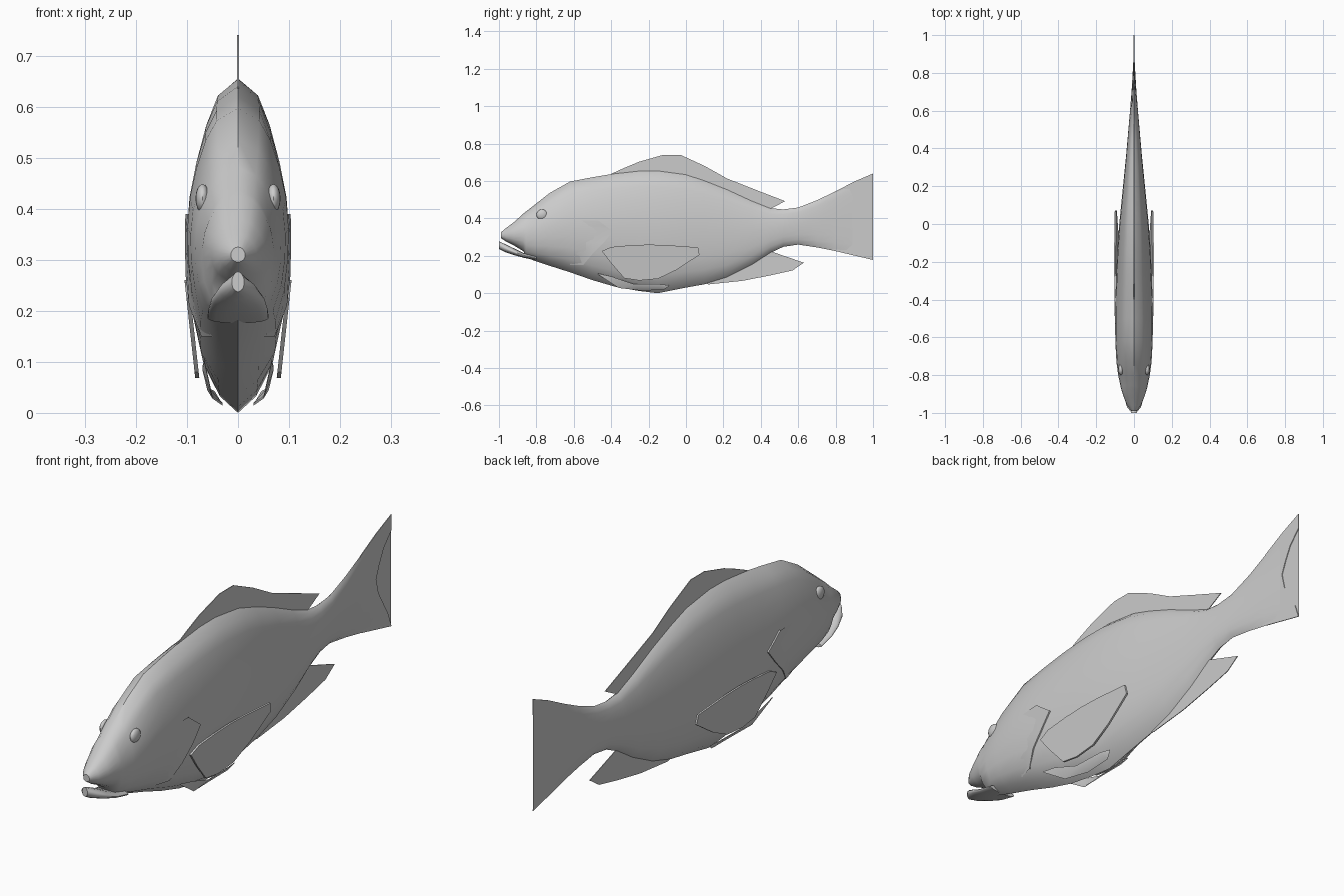
import bpy, bmesh, math
from mathutils import Vector

cube = bpy.data.objects.get("Cube")
if cube:
    bpy.data.objects.remove(cube)

grey = bpy.data.materials.new("pale grey")
grey.use_nodes = True
grey.diffuse_color = (0.6, 0.6, 0.6, 1)
grey.node_tree.nodes["Principled BSDF"].inputs["Base Color"].default_value = (0.6, 0.6, 0.6, 1)


def finish(name, bm, mirror=False, angle=40):
    bmesh.ops.recalc_face_normals(bm, faces=bm.faces)
    mesh = bpy.data.meshes.new(name)
    bm.to_mesh(mesh)
    bm.free()
    mesh.materials.append(grey)
    ob = bpy.data.objects.new(name, mesh)
    bpy.context.collection.objects.link(ob)
    bpy.ops.object.select_all(action='DESELECT')
    ob.select_set(True)
    bpy.context.view_layer.objects.active = ob
    bpy.ops.object.shade_smooth_by_angle(angle=math.radians(angle))
    if mirror:
        ob.modifiers.new("mirror", 'MIRROR')
    return ob


# Half cross-section: (height fraction, width fraction), belly to back
SECTION = [(0, 0), (.05, .40), (.14, .74), (.27, .92), (.40, .99), (.52, 1),
           (.64, .95), (.76, .82), (.87, .64), (.95, .42), (1, 0)]

# Body stations: y, belly z, back z, half width
BODY = [(-.99, .295, .325, .014), (-.96, .275, .35, .036), (-.92, .255, .38, .053),
        (-.87, .225, .425, .069), (-.855, .19, .437, .072), (-.80, .17, .48, .084),
        (-.73, .147, .535, .093), (-.62, .112, .597, .099), (-.50, .07, .62, .1),
        (-.38, .035, .64, .098), (-.25, .012, .654, .093), (-.15, 0, .655, .089),
        (0, .03, .635, .078), (.1, .048, .602, .068), (.22, .085, .555, .056),
        (.35, .15, .495, .043), (.45, .215, .455, .034), (.52, .248, .448, .028),
        (.60, .26, .458, .021), (.70, .245, .497, .013), (.80, .225, .545, .007),
        (.89, .205, .588, .002)]


def loft(name, stations):
    bm = bmesh.new()
    rings = []
    for y, lo, hi, w in stations:
        half = [(w * s, lo + (hi - lo) * t) for t, s in SECTION]
        loop = half + [(-x, z) for x, z in half[-2:0:-1]]
        rings.append([bm.verts.new((x, y, z)) for x, z in loop])
    n = len(rings[0])
    for a, b in zip(rings, rings[1:]):
        for i in range(n):
            j = (i + 1) % n
            bm.faces.new((a[i], a[j], b[j], b[i]))
    bm.faces.new(rings[0])
    bm.faces.new(rings[-1])
    return finish(name, bm)


def lerp_table(table, v):
    for a, b in zip(table, table[1:]):
        if v <= b[0]:
            k = (v - a[0]) / (b[0] - a[0])
            return [p + (q - p) * k for p, q in zip(a, b)]
    return table[-1]


def body_x(y, z):
    """Half width of the body at a given length and height."""
    _, lo, hi, w = lerp_table(BODY, y)
    t = min(max((z - lo) / (hi - lo), 0), 1)
    return w * lerp_table(SECTION, t)[1]


def plate(name, points, offset, mirror=False):
    """Thin plate: a polygon pushed along the offset vector."""
    bm = bmesh.new()
    a = [bm.verts.new(p) for p in points]
    b = [bm.verts.new(Vector(p) + Vector(offset)) for p in points]
    bm.faces.new(a)
    bm.faces.new(b[::-1])
    for i in range(len(a)):
        j = (i + 1) % len(a)
        bm.faces.new((a[i], a[j], b[j], b[i]))
    bmesh.ops.triangulate(bm, faces=[f for f in bm.faces if len(f.verts) > 4])
    return finish(name, bm, mirror)


def middle_fin(name, outline):
    plate(name, [(-.0015, y, z) for y, z in outline], (.003, 0, 0))


# Body and lower jaw
loft("body", BODY[:-1] + BODY[-1:])
loft("lower_jaw", [(-1, .237, .277, .012), (-.97, .221, .264, .036),
                   (-.92, .204, .24, .052), (-.87, .19, .215, .058),
                   (-.80, .175, .20, .06)])

# Fins on the centre line
middle_fin("dorsal_fin", [(-.40, .60), (-.40, .638), (-.33, .67), (-.25, .703), (-.12, .74),
                          (-.03, .74), (.10, .68), (.22, .613), (.38, .55), (.53, .492),
                          (.45, .45), (.35, .45), (.20, .50), (0, .58)])
middle_fin("anal_fin", [(.08, .06), (.12, .047), (.30, .066), (.45, .095), (.57, .122),
                        (.63, .163), (.45, .225), (.40, .22), (.22, .12)])
middle_fin("tail_fin", [(.80, .545), (.90, .597), (1, .64), (1, .575), (.95, .52),
                        (.92, .46), (.90, .41), (.915, .345), (.93, .285), (.98, .235),
                        (1, .178), (.80, .225), (.70, .30), (.70, .45)])

# Pectoral fins, leaning out towards the top
pectoral = [(-.45, .225), (-.40, .247), (-.30, .256), (-.20, .26), (-.10, .257), (.065, .245),
            (.072, .205), (-.05, .125), (-.15, .077), (-.25, .068), (-.33, .08), (-.40, .16)]
plate("pectoral_fin", [(.076 + (z - .07) * .11, y, z) for y, z in pectoral],
      (.008, 0, 0), mirror=True)

# Pelvic fins, lying flat under the belly
plate("pelvic_fin", [(.066, -.47, .10), (.050, -.36, .028), (.030, -.24, .014),
                     (.034, -.12, .018), (.046, -.09, .038), (.056, -.14, .043),
                     (.060, -.28, .044), (.070, -.40, .085)], (0, 0, .005), mirror=True)

# Gill covers: front edge sunk into the cheek, back edge standing proud
bm = bmesh.new()
rear = [(-.47, .39), (-.43, .36), (-.39, .33), (-.44, .27), (-.50, .21), (-.55, .15)]
rows = []
for y, z in rear:
    front_y = y - .16
    rows.append([bm.verts.new((body_x(front_y, z) - .004, front_y, z)),
                 bm.verts.new((body_x(y - .06, z) + .002, y - .06, z)),
                 bm.verts.new((body_x(y, z) + .006, y, z)),
                 bm.verts.new((body_x(y, z) - .006, y, z))])
for a, b in zip(rows, rows[1:]):
    for i in range(3):
        bm.faces.new((a[i], a[i + 1], b[i + 1], b[i]))
finish("gill_cover", bm, mirror=True)

# Eyes: low bumps on the sides of the head
bm = bmesh.new()
bmesh.ops.create_uvsphere(bm, u_segments=16, v_segments=8, radius=1)
bmesh.ops.scale(bm, vec=(.014, .03, .028), verts=bm.verts)
bmesh.ops.translate(bm, vec=(body_x(-.77, .42) - .003, -.77, .42), verts=bm.verts)
finish("eye", bm, mirror=True)
